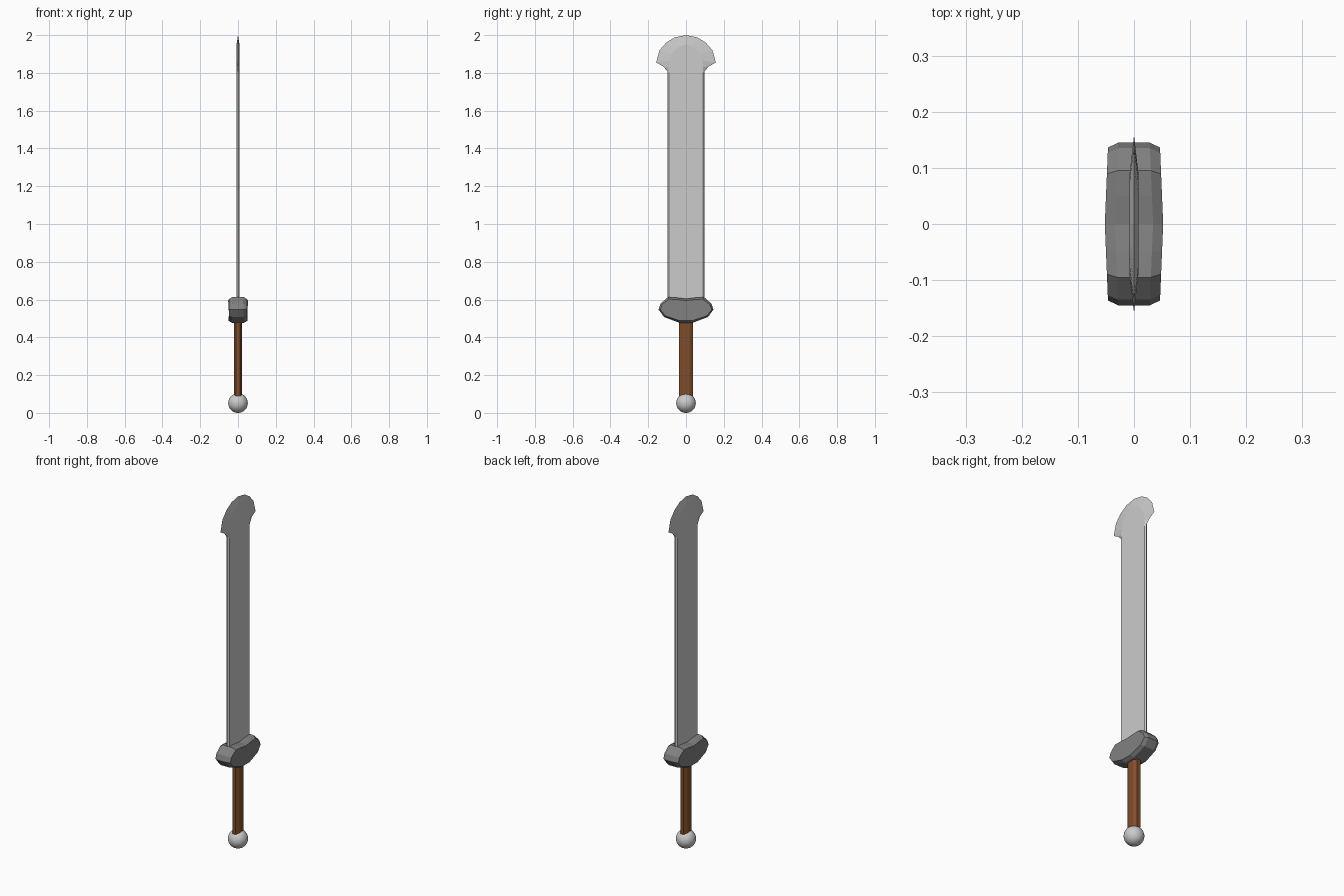
import bpy, bmesh, math

if "Cube" in bpy.data.objects:
    bpy.data.objects.remove(bpy.data.objects["Cube"])


def material(name, rgb):
    m = bpy.data.materials.new(name)
    m.diffuse_color = (*rgb, 1)
    m.use_nodes = True
    m.node_tree.nodes["Principled BSDF"].inputs["Base Color"].default_value = m.diffuse_color
    return m


def loft(name, layers, mat):
    """Bridge closed loops of equal length and cap both ends."""
    bm = bmesh.new()
    loops = [[bm.verts.new(p) for p in layer] for layer in layers]
    n = len(loops[0])
    for a, b in zip(loops, loops[1:]):
        for i in range(n):
            j = (i + 1) % n
            bm.faces.new((a[i], a[j], b[j], b[i]))
    bm.faces.new(loops[0][::-1])
    bm.faces.new(loops[-1])
    bmesh.ops.recalc_face_normals(bm, faces=bm.faces)
    me = bpy.data.meshes.new(name)
    bm.to_mesh(me)
    bm.free()
    ob = bpy.data.objects.new(name, me)
    bpy.context.collection.objects.link(ob)
    me.materials.append(mat)
    return ob


def mirrored(half):
    """Complete a right half outline (y, z) with its left side."""
    return half + [(-y, z) for y, z in reversed(half) if y > 0]


def at_x(outline, x):
    return [(x, y, z) for y, z in outline]


steel = material("steel", (0.55, 0.55, 0.55))
iron = material("dark_iron", (0.22, 0.22, 0.22))
wood = material("brown_wood", (0.22, 0.075, 0.025))

# Blade: sharp outer edge, flat inner face on each side
edge = mirrored([(0, 2.0), (0.06, 1.988), (0.105, 1.96), (0.14, 1.92),
                 (0.158, 1.855), (0.122, 1.835), (0.098, 1.81), (0.098, 0.57)])
face = mirrored([(0, 1.95), (0.03, 1.943), (0.055, 1.925), (0.075, 1.90),
                 (0.088, 1.865), (0.09, 1.83), (0.09, 1.80), (0.09, 0.57)])
loft("blade", [at_x(face, -0.008), at_x(edge, 0), at_x(face, 0.008)], steel)

# Guard: chunky bevelled block
guard = mirrored([(0, 0.604), (0.05, 0.61), (0.095, 0.613), (0.135, 0.578),
                  (0.145, 0.547), (0.117, 0.508), (0.035, 0.477)])
inner = [(y * 0.94, 0.547 + (z - 0.547) * 0.84) for y, z in guard]
loft("guard", [[(s * (x - 0.006 * abs(y) / 0.145), y, z) for y, z in o]
               for s, x, o in ((-1, 0.052, inner), (-1, 0.034, guard),
                               (1, 0.034, guard), (1, 0.052, inner))], iron)

# Grip: flattened octagonal handle
section = [(0.022, 0.018), (0.010, 0.037), (-0.010, 0.037), (-0.022, 0.018),
           (-0.022, -0.018), (-0.010, -0.037), (0.010, -0.037), (0.022, -0.018)]
loft("grip", [[(x, y, z) for x, y in section] for z in (0.09, 0.50)], wood)

# Pommel: smooth ball
bpy.ops.mesh.primitive_uv_sphere_add(segments=32, ring_count=16, radius=0.052,
                                     location=(0, 0, 0.052))
pommel = bpy.context.object
pommel.name = "pommel"
pommel.data.materials.append(steel)
bpy.ops.object.shade_smooth_by_angle(angle=math.radians(40))
